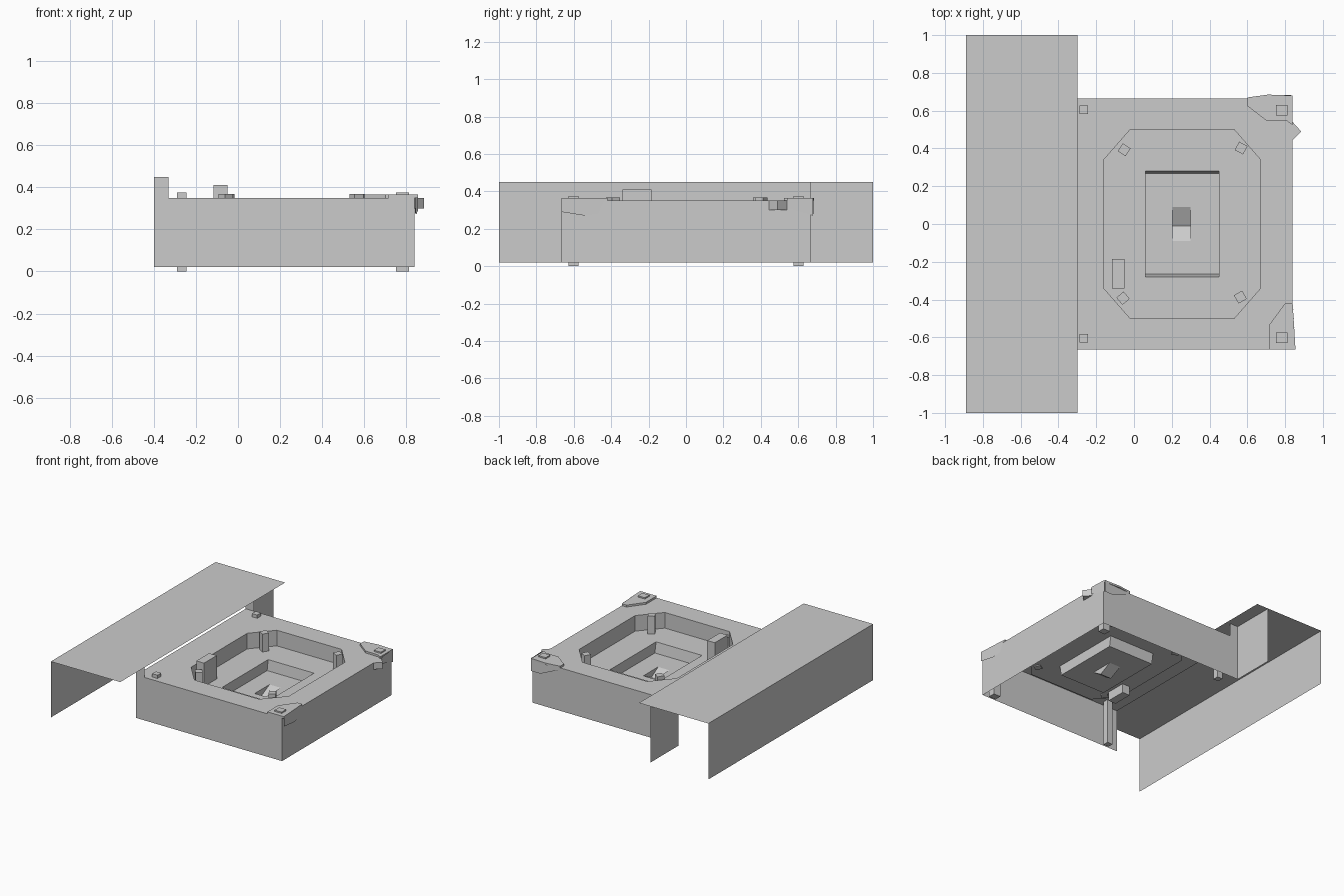
import bpy, bmesh
from math import radians
from mathutils import Matrix

if "Cube" in bpy.data.objects:
    bpy.data.objects.remove(bpy.data.objects["Cube"])


def finish(name, bm):
    bmesh.ops.remove_doubles(bm, verts=bm.verts, dist=1e-5)
    bmesh.ops.recalc_face_normals(bm, faces=bm.faces)
    me = bpy.data.meshes.new(name)
    bm.to_mesh(me)
    bm.free()
    ob = bpy.data.objects.new(name, me)
    bpy.context.collection.objects.link(ob)
    return ob


def sheets(name, polys):
    """Thin open sheets, one face per polygon."""
    bm = bmesh.new()
    for p in polys:
        bm.faces.new([bm.verts.new(v) for v in p])
    return finish(name, bm)


def block(name, center, size, turn=0):
    bm = bmesh.new()
    m = (Matrix.Translation(center) @ Matrix.Rotation(radians(turn), 4, 'Z')
         @ Matrix.Diagonal((*size, 1)))
    bmesh.ops.create_cube(bm, size=1, matrix=m)
    return finish(name, bm)


def prism(name, outline, z0, z1):
    bm = bmesh.new()
    f = bm.faces.new([bm.verts.new((x, y, z0)) for x, y in outline])
    r = bmesh.ops.extrude_face_region(bm, geom=[f], use_keep_orig=True)
    verts = [v for v in r['geom'] if isinstance(v, bmesh.types.BMVert)]
    bmesh.ops.translate(bm, verts=verts, vec=(0, 0, z1 - z0))
    return finish(name, bm)


def rect(x0, x1, y0, y1):
    return [(x0, y0), (x1, y0), (x1, y1), (x0, y1)]


def holed_plate(name, outer, inner, z):
    """Flat sheet with a hole through it."""
    bm = bmesh.new()
    edges = []
    for loop in (outer, inner):
        vs = [bm.verts.new((x, y, z)) for x, y in loop]
        edges += [bm.edges.new((vs[i - 1], vs[i])) for i in range(len(vs))]
    bmesh.ops.triangle_fill(bm, use_beauty=True, edges=edges, normal=(0, 0, 1))
    bmesh.ops.dissolve_limit(bm, angle_limit=0.01, verts=bm.verts, edges=bm.edges)
    return finish(name, bm)


def band(name, low, z0, high, z1):
    """Wall strip joining two outlines."""
    n = len(low)
    return sheets(name, [[(*low[i - 1], z0), (*low[i], z0), (*high[i], z1), (*high[i - 1], z1)]
                         for i in range(n)])


# Raised side cover: top sheet, outer wall and inner return wall
sheets("side_cover", [
    [(-.89, -1, .45), (-.30, -1, .45), (-.30, 1, .45), (-.89, 1, .45)],
    [(-.89, -1, .02), (-.89, 1, .02), (-.89, 1, .45), (-.89, -1, .45)],
    [(-.40, .665, .02), (-.40, 1, .02), (-.40, 1, .45), (-.40, .665, .45)]])

# Housing walls, open below and on the left, with a tall tab under the cover
tab_wall = [(-.40, .02), (.84, .02), (.84, .35), (-.33, .35), (-.33, .45), (-.40, .45)]
for label, y in (("front", -.665), ("back", .665)):
    sheets(label + "_wall", [[(x, y, z) for x, z in tab_wall]])
sheets("right_wall", [[(.84, -.665, .02), (.84, .665, .02), (.84, .665, .35), (.84, -.665, .35)]])

# Deck with an eight-sided well
well = [(-.16, -.34), (-.02, -.5), (.53, -.5), (.67, -.34),
        (.67, .34), (.53, .5), (-.02, .5), (-.16, .34)]
tray_top = rect(.06, .45, -.28, .28)
tray_low = rect(.06, .45, -.265, .268)
slot = rect(.205, .30, -.09, .09)
holed_plate("deck", rect(-.40, .84, -.665, .665), well, .35)
band("well_wall", well, .23, well, .35)
holed_plate("well_floor", well, tray_top, .23)

# Sunken tray and the bent slot in its floor
band("tray_wall", tray_low, .15, tray_top, .23)
holed_plate("tray_floor", tray_low, slot, .15)
sheets("slot_bottom", [
    [(.205, .09, .15), (.30, .09, .15), (.30, -.01, .10), (.205, -.01, .10)],
    [(.205, -.01, .10), (.30, -.01, .10), (.30, -.09, .15), (.205, -.09, .15)]]
    + [[(x, .09, .15), (x, -.01, .10), (x, -.09, .15)] for x in (.205, .30)])

# Turned posts in the well corners and the tall block
for i, (x, y, a) in enumerate([(-.052, .393, -33), (.567, .402, -28),
                               (-.058, -.393, 40), (.563, -.387, 30)]):
    block(f"well_post_{i}", (x, y, .295), (.05, .05, .145), a)
block("tall_block", (-.083, -.263, .285), (.065, .155, .25))

# Legs running from the ground through the deck
for sy in (-1, 1):
    block("left_leg", (-.267, sy * .605, .1875), (.045, .045, .375))
    block("right_leg", (.782, sy * .602, .1875), (.06, .055, .375))

# Back right corner clip with skirts and pointed latch
prism("back_clip", [(.60, .67), (.60, .625), (.70, .548), (.81, .545), (.838, .525),
                    (.838, .68), (.71, .685)], .35, .365)
sheets("back_clip_skirt", [[(.60, .672, .365), (.84, .682, .365), (.84, .682, .27),
                            (.76, .682, .27), (.62, .672, .33)]])
sheets("back_clip_side", [[(.848, .54, .365), (.842, .68, .365), (.842, .68, .27),
                           (.848, .54, .31)]])
prism("latch_tip", [(.80, .54), (.835, .44), (.885, .49), (.84, .54)], .30, .35)

# Front right corner clip with its side skirt
prism("front_clip", [(.715, -.665), (.855, -.665), (.84, -.42), (.80, -.42), (.715, -.535)],
      .35, .365)
sheets("front_clip_side", [[(.855, -.665, .365), (.842, -.43, .365), (.844, -.47, .28),
                            (.848, -.54, .27), (.855, -.665, .29)]])
